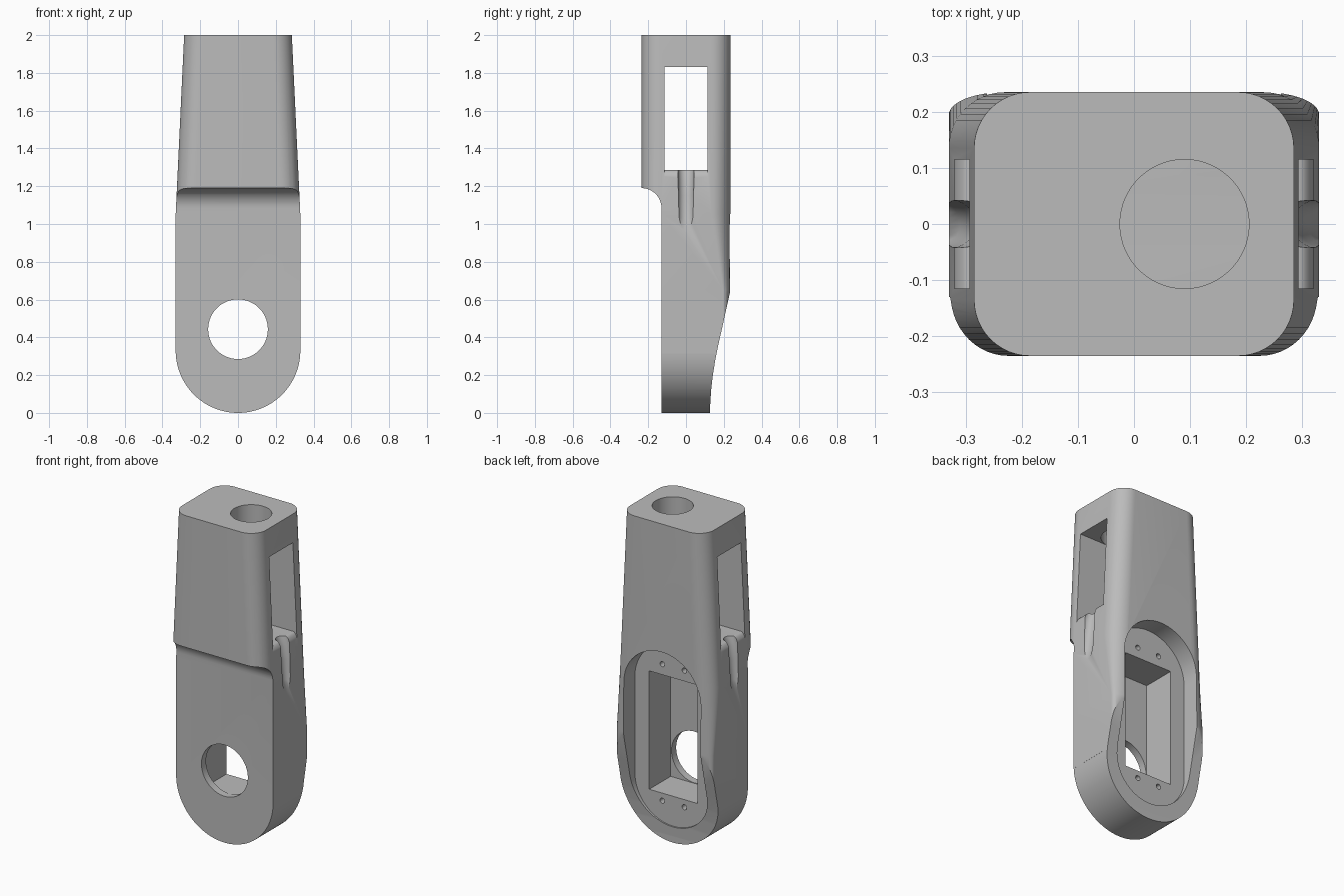
import bpy
import bmesh
from math import sin, cos, pi, radians
from mathutils import Vector

if "Cube" in bpy.data.objects:
    bpy.data.objects.remove(bpy.data.objects["Cube"], do_unlink=True)

grey = bpy.data.materials.new("matte_grey")
grey.use_nodes = True
colour = (0.5, 0.5, 0.5, 1)
grey.diffuse_color = colour
grey.node_tree.nodes["Principled BSDF"].inputs["Base Color"].default_value = colour


def arc(cx, cy, rx, ry, a0, a1, n):
    """Points along an elliptical arc, angles in degrees."""
    angles = [radians(a0 + (a1 - a0) * i / n) for i in range(n + 1)]
    return [(cx + rx * cos(a), cy + ry * sin(a)) for a in angles]


def loft(name, rings):
    """Closed solid through rings with equal point counts."""
    bm = bmesh.new()
    loops = [[bm.verts.new(p) for p in ring] for ring in rings]
    n = len(loops[0])
    for a, b in zip(loops, loops[1:]):
        for i in range(n):
            j = (i + 1) % n
            bm.faces.new((a[i], a[j], b[j], b[i]))
    bm.faces.new(loops[0][::-1])
    bm.faces.new(loops[-1])
    bmesh.ops.recalc_face_normals(bm, faces=bm.faces)
    mesh = bpy.data.meshes.new(name)
    bm.to_mesh(mesh)
    bm.free()
    mesh.materials.append(grey)
    obj = bpy.data.objects.new(name, mesh)
    bpy.context.collection.objects.link(obj)
    return obj


def prism(name, profile, axis, lo, hi):
    """Extrude a 2D profile along x, y or z."""
    place = {"x": lambda u, v, w: (w, u, v),
             "y": lambda u, v, w: (u, w, v),
             "z": lambda u, v, w: (u, v, w)}[axis]
    return loft(name, [[place(u, v, w) for u, v in profile] for w in (lo, hi)])


def carve(target, tool, operation="DIFFERENCE"):
    """Apply a boolean and discard the tool."""
    mod = target.modifiers.new("carve", "BOOLEAN")
    mod.operation = operation
    mod.solver = "EXACT"
    mod.object = tool
    bpy.context.view_layer.objects.active = target
    bpy.ops.object.modifier_apply(modifier=mod.name)
    bpy.data.objects.remove(tool, do_unlink=True)


def rect(u0, u1, v0, v1):
    return [(u0, v0), (u1, v0), (u1, v1), (u0, v1)]


def section(z, w, back):
    """Rounded rectangle; the back corners flatten lower down."""
    d, r = 0.235, 0.1
    pts = (arc(w - r, d - back, r, back, 0, 90, 12)
           + arc(r - w, d - back, r, back, 90, 180, 12)
           + arc(r - w, r - d, r, r, 180, 270, 12)
           + arc(w - r, r - d, r, r, 270, 360, 12))
    return [(x, y, z) for x, y in pts]


# Tapered arm body
arm = loft("arm_link", [section(-0.1, 0.33, 0.04), section(0.65, 0.33, 0.04),
                        section(1.05, 0.33, 0.1), section(2, 0.285, 0.1)])

# Side outline: stepped front with a cove, back slimming toward the tip
side = [(-0.3, 2.1), (-0.3, 1.19)]
side += arc(-0.235, 1.085, 0.105, 0.105, 90, 0, 12)
side += [(-0.13, -0.2), (0.128, -0.2), (0.128, 0.04), (0.133, 0.12),
         (0.142, 0.2), (0.155, 0.28), (0.171, 0.36), (0.189, 0.44),
         (0.231, 0.63), (0.3, 0.92), (0.3, 2.1)]
carve(arm, prism("side_outline", side, "x", -0.6, 0.6), "INTERSECT")

# Front outline: rounded tip
tip = [(-0.4, 0.34)] + arc(0, 0.33, 0.33, 0.33, 180, 360, 64)[1:-1]
tip += [(0.4, 0.34), (0.4, 2.1), (-0.4, 2.1)]
carve(arm, prism("front_outline", tip, "y", -0.6, 0.6), "INTERSECT")

# Stadium recess in the back, motor pocket, shaft hole and screw holes
recess = arc(0, 0.95, 0.262, 0.262, 0, 180, 32) + arc(0, 0.36, 0.262, 0.262, 180, 360, 32)
carve(arm, prism("back_recess", recess, "y", 0.123, 0.5))
carve(arm, prism("motor_pocket", rect(-0.164, 0.164, 0.282, 1.01), "y", -0.085, 0.3))
carve(arm, prism("shaft_hole", arc(0, 0.443, 0.158, 0.158, 0, 354, 59), "y", -0.4, 0))
for x in (-0.075, 0.075):
    for z in (0.235, 1.075):
        hole = arc(x, z, 0.016, 0.016, 0, 337.5, 15)
        carve(arm, prism("screw_hole", hole, "y", 0.03, 0.3))

# Through window with a sill rounded down at both sides
sill = arc(0.293, 1.205, 0.034, 0.08, 90, 0, 8)
window = [(-0.5, 1.83), (-0.5, 1.205)] + [(-x, z) for x, z in reversed(sill)]
window += sill + [(0.5, 1.205), (0.5, 1.83)]
carve(arm, prism("side_window", window, "y", -0.115, 0.115))

# Cable hole in the top
carve(arm, prism("cable_hole", arc(0.09, 0, 0.115, 0.115, 0, 354, 59), "z", 1.7, 2.2))

# Cable grooves running out of the window on each side
for s in (-1, 1):
    rings = [[(s * (x + u), v, z) for u, v in arc(0, 0, r, r, 0, 345, 23)]
             for x, z, r in ((0.385, 0.92, 0.042), (0.352, 1.03, 0.042),
                             (0.336, 1.15, 0.042), (0.325, 1.23, 0.042),
                             (0.29, 1.33, 0.042))]
    carve(arm, loft("cable_groove", rings))

# Smooth shading with crisp edges
bpy.ops.object.select_all(action="DESELECT")
arm.select_set(True)
bpy.context.view_layer.objects.active = arm
bpy.ops.object.shade_smooth_by_angle(angle=radians(30))
